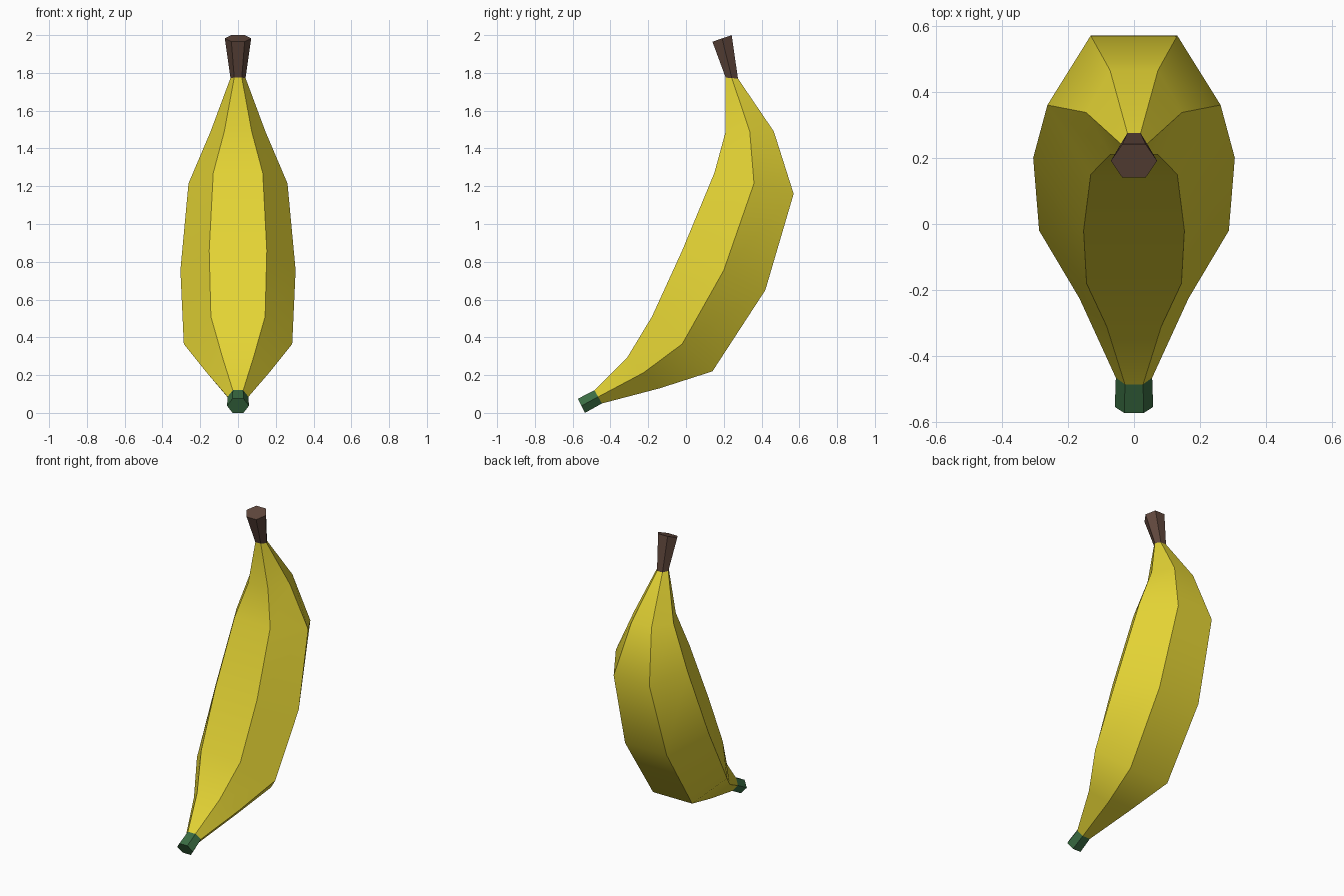
import bpy, bmesh, math

if "Cube" in bpy.data.objects:
    bpy.data.objects.remove(bpy.data.objects["Cube"])


def material(name, rgb):
    m = bpy.data.materials.new(name)
    m.diffuse_color = (*rgb, 1)
    m.use_nodes = True
    m.node_tree.nodes["Principled BSDF"].inputs["Base Color"].default_value = m.diffuse_color
    return m


def hex_loft(name, rings, mat):
    """Loft six-sided rings given as (front y, front z, back y, back z, half width)."""
    bm = bmesh.new()
    loops = []
    for fy, fz, by, bz, r in rings:
        my, mz = (fy + by) / 2, (fz + bz) / 2
        pts = [(r / 2, fy, fz), (r, my, mz), (r / 2, by, bz),
               (-r / 2, by, bz), (-r, my, mz), (-r / 2, fy, fz)]
        loops.append([bm.verts.new(p) for p in pts])
    for a, b in zip(loops, loops[1:]):
        for i in range(6):
            j = (i + 1) % 6
            bm.faces.new((a[i], a[j], b[j], b[i]))
    bm.faces.new(loops[0])
    bm.faces.new(loops[-1])
    bmesh.ops.recalc_face_normals(bm, faces=bm.faces)
    me = bpy.data.meshes.new(name)
    bm.to_mesh(me)
    bm.free()
    me.materials.append(mat)
    ob = bpy.data.objects.new(name, me)
    bpy.context.collection.objects.link(ob)
    # smooth along the length, crisp along the six ridges
    bpy.ops.object.select_all(action='DESELECT')
    ob.select_set(True)
    bpy.context.view_layer.objects.active = ob
    bpy.ops.object.shade_smooth_by_angle(angle=math.radians(45))
    return ob


yellow = material("banana yellow", (0.78, 0.66, 0.035))
brown = material("stem brown", (0.115, 0.062, 0.045))
green = material("tip green", (0.042, 0.15, 0.055))

tip_ring = (-0.485, 0.12, -0.445, 0.05, 0.055)
neck_ring = (0.21, 1.775, 0.275, 1.77, 0.04)

# Curved fruit body
hex_loft("peel", [
    tip_ring,
    (-0.31, 0.295, -0.14, 0.13, 0.165),
    (-0.18, 0.51, 0.14, 0.22, 0.287),
    (-0.02, 0.86, 0.42, 0.65, 0.305),
    (0.15, 1.27, 0.57, 1.16, 0.262),
    (0.21, 1.49, 0.465, 1.49, 0.145),
    neck_ring,
], yellow)

# Green blossom end
hex_loft("tip", [(-0.572, 0.075, -0.535, 0.0, 0.058), tip_ring], green)

# Flared brown stem
hex_loft("stem", [neck_ring, (0.14, 1.965, 0.242, 2.0, 0.07)], brown)
